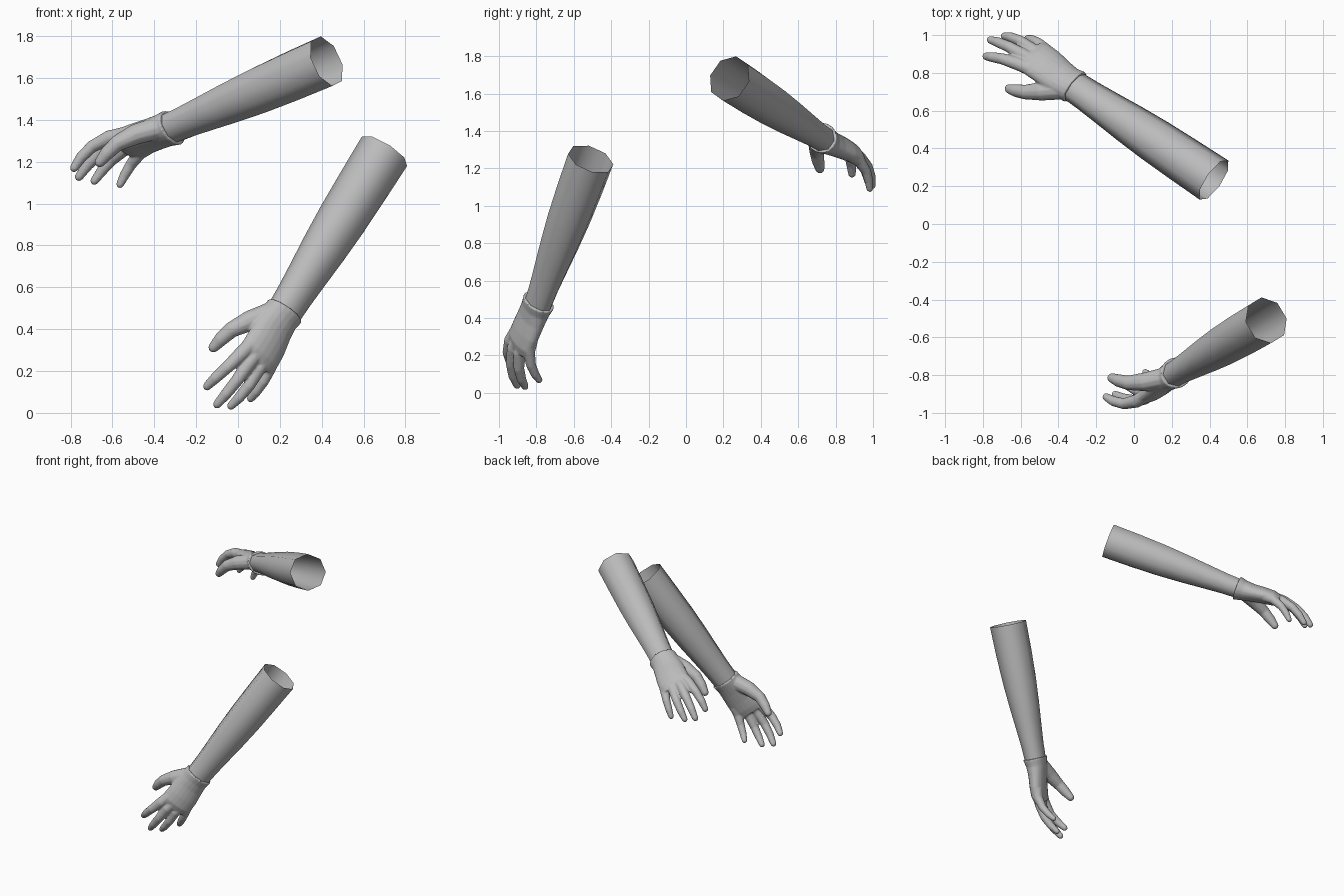
import bpy, bmesh, math
from mathutils import Vector, Matrix

if "Cube" in bpy.data.objects:
    bpy.data.objects.remove(bpy.data.objects["Cube"])

GREY = bpy.data.materials.new("plain grey")
GREY.diffuse_color = (0.5, 0.5, 0.5, 1)
GREY.use_nodes = True
GREY.node_tree.nodes["Principled BSDF"].inputs["Base Color"].default_value = GREY.diffuse_color


def loft(bm, rings, sides, caps):
    """Skin rings of (centre, side axis, up axis) into a tube."""
    loops = []
    for c, a, b in rings:
        loops.append([bm.verts.new(c + a * math.cos(t) + b * math.sin(t))
                      for t in (math.tau * (i + 0.5) / sides for i in range(sides))])
    for p, q in zip(loops, loops[1:]):
        for i in range(sides):
            j = (i + 1) % sides
            bm.faces.new((p[i], p[j], q[j], q[i]))
    if caps:
        bm.faces.new(loops[0][::-1])
        bm.faces.new(loops[-1])


def sections(rows):
    """Elliptical sections across the limb: (w, u, v, half width, half depth)."""
    return [(Vector((u, v, w)), Vector((a, 0, 0)), Vector((0, b, 0))) for w, u, v, a, b in rows]


def digit(bm, path):
    """Round finger along (u, v, w, radius) points with a domed tip."""
    pts = [Vector(p[:3]) for p in path]
    rad = [p[3] for p in path]
    d = (pts[-1] - pts[-2]).normalized()
    end, r = pts[-1].copy(), rad[-1]
    for k in (30, 55, 75, 88):
        t = math.radians(k)
        pts.append(end + d * r * math.sin(t))
        rad.append(r * math.cos(t))
    rings = []
    for i, p in enumerate(pts):
        t = (pts[min(i + 1, len(pts) - 1)] - pts[max(i - 1, 0)]).normalized()
        a = (Vector((1, 0, 0)) - t * t.x).normalized()
        rings.append((p, a * rad[i], t.cross(a) * rad[i]))
    loft(bm, rings, 12, True)


# Forearm: open tube from the elbow end down into the wrist
FOREARM = [(-0.95, 0, 0, 0.130, 0.126), (-0.75, 0, 0, 0.126, 0.123), (-0.55, 0, 0, 0.121, 0.115),
           (-0.38, 0, 0, 0.112, 0.102), (-0.22, 0, 0, 0.100, 0.087), (-0.10, 0, 0, 0.092, 0.076),
           (0.03, 0, 0, 0.087, 0.070)]
# Palm: from the flared cuff edge to the knuckles
PALM = [(-0.01, 0, 0, 0.100, 0.083), (0.04, 0.005, 0, 0.097, 0.071), (0.10, 0.005, 0.005, 0.104, 0.062),
        (0.18, 0, 0.015, 0.110, 0.057), (0.25, 0, 0.020, 0.112, 0.052), (0.295, 0, 0.018, 0.100, 0.038)]
# Thumb, index, middle, ring and little finger
DIGITS = [
    [(0.05, -0.01, 0.04, 0.055), (0.11, -0.045, 0.13, 0.050), (0.147, -0.085, 0.21, 0.039),
     (0.150, -0.122, 0.27, 0.034), (0.146, -0.150, 0.312, 0.026)],
    [(0.07, 0.02, 0.24, 0.038), (0.088, 0.022, 0.31, 0.036), (0.103, 0.0, 0.40, 0.030),
     (0.106, -0.04, 0.465, 0.027), (0.101, -0.078, 0.508, 0.021)],
    [(0.02, 0.025, 0.24, 0.038), (0.030, 0.030, 0.32, 0.036), (0.026, 0.01, 0.42, 0.030),
     (0.020, -0.025, 0.495, 0.027), (0.012, -0.063, 0.550, 0.021)],
    [(-0.03, 0.02, 0.24, 0.037), (-0.032, 0.025, 0.31, 0.034), (-0.045, 0.005, 0.40, 0.029),
     (-0.052, -0.03, 0.465, 0.026), (-0.056, -0.065, 0.510, 0.020)],
    [(-0.07, 0.01, 0.20, 0.037), (-0.085, 0.010, 0.26, 0.033), (-0.108, -0.015, 0.33, 0.027),
     (-0.122, -0.05, 0.38, 0.024), (-0.132, -0.082, 0.413, 0.019)],
]


def finish(bm, name, frame):
    bm.transform(frame)
    if frame.determinant() < 0:
        bmesh.ops.reverse_faces(bm, faces=bm.faces[:])
    for f in bm.faces:
        f.smooth = True
    me = bpy.data.meshes.new(name)
    bm.to_mesh(me)
    bm.free()
    me.materials.append(GREY)
    ob = bpy.data.objects.new(name, me)
    bpy.context.collection.objects.link(ob)
    return ob


def build_arm(label, wrist, along, thumbward, handed):
    # Frame at the wrist: x toward the thumb, y out of the back of the hand, z to the fingers
    w = Vector(along).normalized()
    u = Vector(thumbward)
    u = (u - w * u.dot(w)).normalized()
    v = w.cross(u) * handed
    frame = Matrix((u, v, w)).transposed().to_4x4()
    frame.translation = Vector(wrist)

    bm = bmesh.new()
    loft(bm, sections(FOREARM), 8, False)
    finish(bm, label + "_forearm", frame)

    bm = bmesh.new()
    loft(bm, sections(PALM), 20, True)
    for path in DIGITS:
        digit(bm, path)
    hand = finish(bm, label + "_hand", frame)
    # Fuse palm and fingers into one soft skin
    mod = hand.modifiers.new("fuse", 'REMESH')
    mod.mode = 'VOXEL'
    mod.voxel_size = 0.006
    mod.use_smooth_shade = True
    mod = hand.modifiers.new("soften", 'SMOOTH')
    mod.factor = 0.5
    mod.iterations = 4


build_arm("upper", (-0.32, 0.73, 1.36), (-0.786, 0.526, -0.339), (-0.617, -0.634, 0.463), 1)
build_arm("lower", (0.22, -0.79, 0.48), (-0.505, -0.295, -0.81), (-0.693, -0.423, 0.58), -1)
